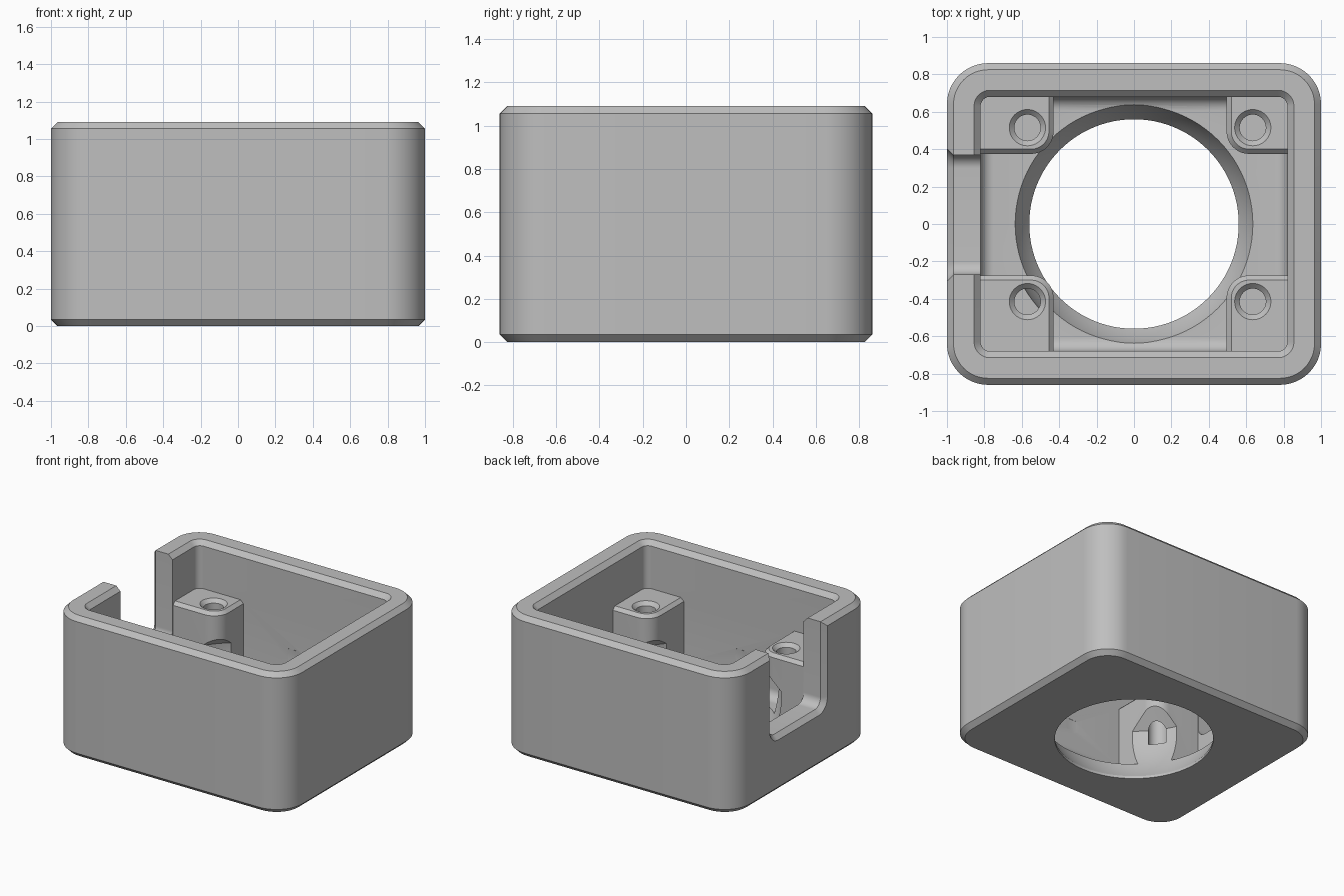
import bpy, bmesh
from math import sin, cos, pi, sqrt, radians

cube = bpy.data.objects.get("Cube")
if cube:
    bpy.data.objects.remove(cube, do_unlink=True)


def skin(name, rings):
    """Solid through a stack of equal-length rings, closed at both ends."""
    bm = bmesh.new()
    loops = [[bm.verts.new(p) for p in ring] for ring in rings]
    n = len(loops[0])
    for a, b in zip(loops, loops[1:]):
        for i in range(n):
            j = (i + 1) % n
            bm.faces.new((a[i], a[j], b[j], b[i]))
    bm.faces.new(loops[0][::-1])
    bm.faces.new(loops[-1])
    bmesh.ops.recalc_face_normals(bm, faces=bm.faces)
    mesh = bpy.data.meshes.new(name)
    bm.to_mesh(mesh)
    bm.free()
    obj = bpy.data.objects.new(name, mesh)
    bpy.context.collection.objects.link(obj)
    return obj


def rounded_loft(name, u0, u1, v0, v1, radius, layers, along_x=False):
    """Rounded rectangle swept through (inset, height) layers."""
    rings = []
    for inset, h in layers:
        r = max(radius - inset, 0.006)
        ring = []
        for k, (u, v) in enumerate(((u1, v1), (u0, v1), (u0, v0), (u1, v0))):
            cu = u - inset - r if u == u1 else u + inset + r
            cv = v - inset - r if v == v1 else v + inset + r
            for s in range(13):
                a = (k + s / 12) * pi / 2
                p = (cu + r * cos(a), cv + r * sin(a))
                ring.append((h, *p) if along_x else (*p, h))
        rings.append(ring)
    return skin(name, rings)


def lathe(name, x, y, profile, sides):
    return skin(name, [[(x + r * cos(2 * pi * i / sides),
                         y + r * sin(2 * pi * i / sides), z)
                        for i in range(sides)] for r, z in profile])


def combine(base, tool, operation):
    mod = base.modifiers.new(tool.name, 'BOOLEAN')
    mod.operation = operation
    mod.solver = 'EXACT'
    mod.object = tool
    tool.hide_render = True
    bpy.ops.object.select_all(action='DESELECT')
    bpy.context.view_layer.objects.active = base
    base.select_set(True)
    bpy.ops.object.modifier_apply(modifier=mod.name)
    bpy.data.objects.remove(tool, do_unlink=True)


TOP, BEVEL, FLOOR = 1.09, 0.035, 0.16
POST_TOP, POST_HALF = 0.725, 0.14

# Outer shell with chamfered top and bottom rims
housing = rounded_loft("housing", -1, 1, -0.86, 0.86, 0.22,
                       [(BEVEL, 0), (0, BEVEL), (0, TOP - BEVEL), (BEVEL, TOP)])

# Cavity with a filleted floor and a chamfered mouth
fillet = 0.07
layers = [(fillet * (1 - sin(a)), FLOOR + fillet * (1 - cos(a)))
          for a in (i * pi / 16 for i in range(9))]
layers += [(0, TOP - BEVEL), (-BEVEL, TOP), (-BEVEL, TOP + 0.1)]
combine(housing, rounded_loft("cavity", -0.82, 0.82, -0.68, 0.68, 0.05, layers),
        'DIFFERENCE')

# Corner screw posts, merged into the walls
screws = [(x, y) for x in (-0.57, 0.635) for y in (-0.415, 0.515)]
for x, y in screws:
    xs = (-0.96, x + POST_HALF) if x < 0 else (x - POST_HALF, 0.96)
    ys = (-0.82, y + POST_HALF) if y < 0 else (y - POST_HALF, 0.82)
    post = rounded_loft("post", *xs, *ys, 0.12,
                        [(0, 0.08), (0, POST_TOP - 0.025), (0.025, POST_TOP)])
    combine(housing, post, 'UNION')

# Side notch with a chamfered outer edge
notch = rounded_loft("notch", -0.27, 0.368, 0.435, 1.4, 0.07,
                     [(-BEVEL - 0.05, -1.05), (-BEVEL, -1), (0, -1 + BEVEL), (0, -0.7)],
                     along_x=True)
combine(housing, notch, 'DIFFERENCE')

# Round bore: short straight lip, spherical belly, conical roof under the posts
belly, centre, crease, lip = 0.683, 0.41, 0.455, 0.56
low = centre - sqrt(belly ** 2 - lip ** 2)
profile = [(lip, -0.1)]
for i in range(17):
    z = low + (crease - low) * i / 16
    profile.append((sqrt(belly ** 2 - (z - centre) ** 2), z))
profile.append((profile[-1][0] - 0.4, crease + 0.4))
combine(housing, lathe("bore", 0, 0, profile, 96), 'DIFFERENCE')

# Blind countersunk screw holes
for x, y in screws:
    hole = lathe("screw_hole", x, y, [(0.07, 0.34), (0.07, POST_TOP - 0.027),
                                      (0.097, POST_TOP), (0.097, POST_TOP + 0.1)], 40)
    combine(housing, hole, 'DIFFERENCE')

# Single grey plastic
grey = bpy.data.materials.new("grey_plastic")
grey.use_nodes = True
colour = (0.52, 0.52, 0.52, 1)
grey.diffuse_color = colour
grey.node_tree.nodes["Principled BSDF"].inputs["Base Color"].default_value = colour
housing.data.materials.clear()
housing.data.materials.append(grey)

bpy.context.view_layer.objects.active = housing
housing.select_set(True)
bpy.ops.object.shade_smooth_by_angle(angle=radians(25))
